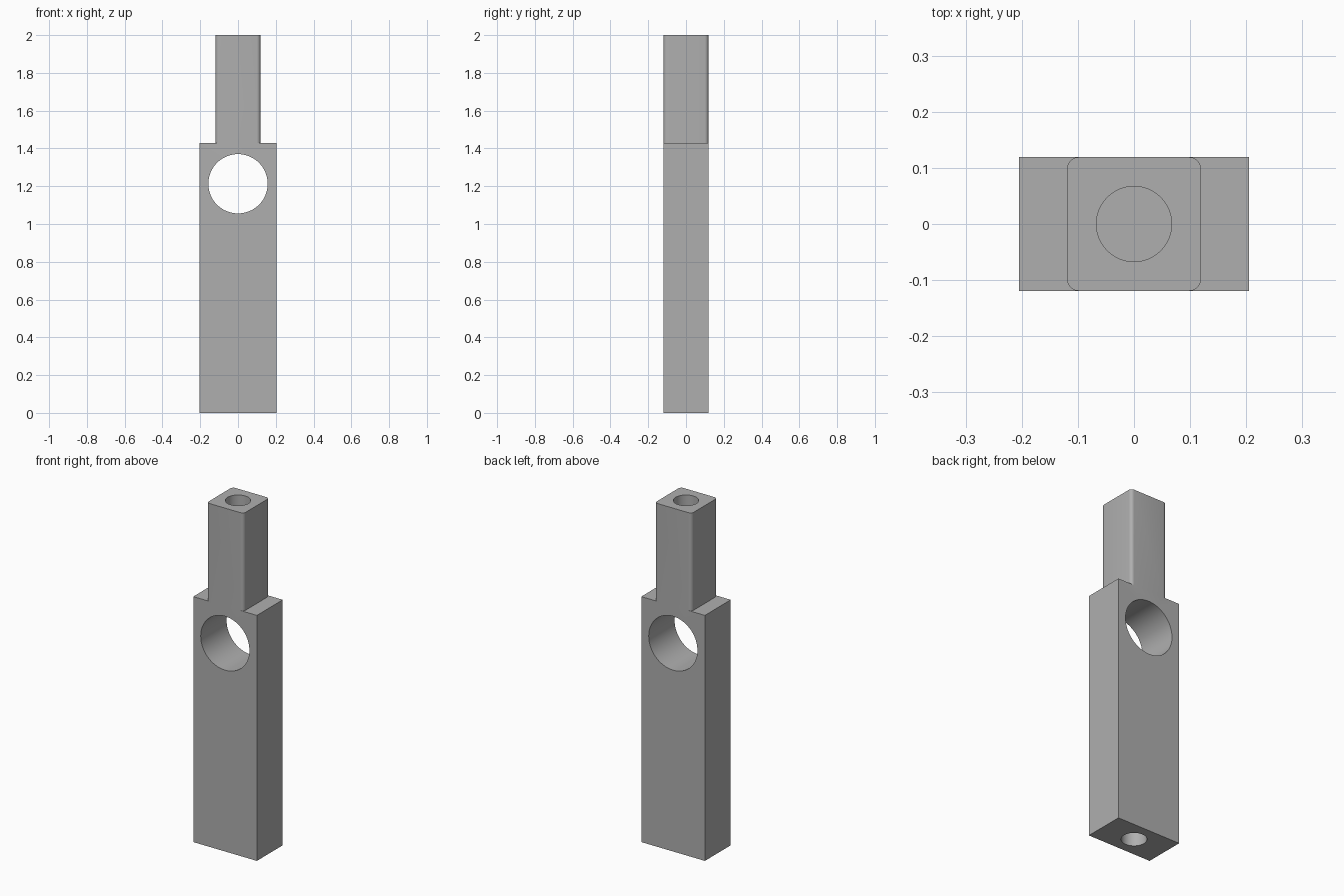
import bpy, bmesh
from mathutils import Matrix

cube = bpy.data.objects.get("Cube")
if cube:
    bpy.data.objects.remove(cube, do_unlink=True)

HALF_W, HALF_D, TANG = 0.205, 0.119, 0.119
SHOULDER, TOP = 1.43, 2.0
BORE_R, PIN_R, PIN_DEPTH = 0.157, 0.067, 0.3

steel = bpy.data.materials.new("plain_grey")
steel.use_nodes = True
grey = (0.43, 0.43, 0.43, 1)
steel.diffuse_color = grey
steel.node_tree.nodes["Principled BSDF"].inputs["Base Color"].default_value = grey


def make_object(name, bm):
    mesh = bpy.data.meshes.new(name)
    bm.to_mesh(mesh)
    bm.free()
    mesh.materials.append(steel)
    obj = bpy.data.objects.new(name, mesh)
    bpy.context.collection.objects.link(obj)
    return obj


def block(name, half_x, half_y, low, high, rounding=0):
    bm = bmesh.new()
    bmesh.ops.create_cube(bm, size=2)
    for v in bm.verts:
        v.co = (v.co.x * half_x, v.co.y * half_y, high if v.co.z > 0 else low)
    if rounding:
        uprights = [e for e in bm.edges
                    if abs(e.verts[0].co.z - e.verts[1].co.z) > 0.1]
        bmesh.ops.bevel(bm, geom=uprights, offset=rounding, segments=6,
                        profile=0.5, affect='EDGES')
    return make_object(name, bm)


def cylinder(name, radius, depth, z, along_y=False):
    bm = bmesh.new()
    matrix = Matrix.Translation((0, 0, z))
    if along_y:
        matrix = matrix @ Matrix.Rotation(1.5707963, 4, 'X')
    bmesh.ops.create_cone(bm, cap_ends=True, segments=64, radius1=radius,
                          radius2=radius, depth=depth, matrix=matrix)
    return make_object(name, bm)


def combine(target, tool, operation):
    mod = target.modifiers.new(tool.name, 'BOOLEAN')
    mod.operation, mod.solver, mod.object = operation, 'EXACT', tool
    bpy.context.view_layer.objects.active = target
    bpy.ops.object.modifier_apply(modifier=mod.name)
    bpy.data.objects.remove(tool, do_unlink=True)


# Wide body with a square tang on its shoulder
body = block("bar_body", HALF_W, HALF_D, 0, SHOULDER)
combine(body, block("tang", TANG, HALF_D, SHOULDER, TOP, 0.02), 'UNION')

# Cross bore, and blind pin holes in both ends
combine(body, cylinder("cross_bore", BORE_R, 1, 1.213, True), 'DIFFERENCE')
for name, z in (("top_hole", TOP), ("bottom_hole", 0)):
    combine(body, cylinder(name, PIN_R, PIN_DEPTH * 2, z), 'DIFFERENCE')

# Smooth bores and corners, crisp edges
bpy.ops.object.select_all(action='DESELECT')
body.select_set(True)
bpy.context.view_layer.objects.active = body
bpy.ops.object.shade_smooth_by_angle(angle=0.5)
